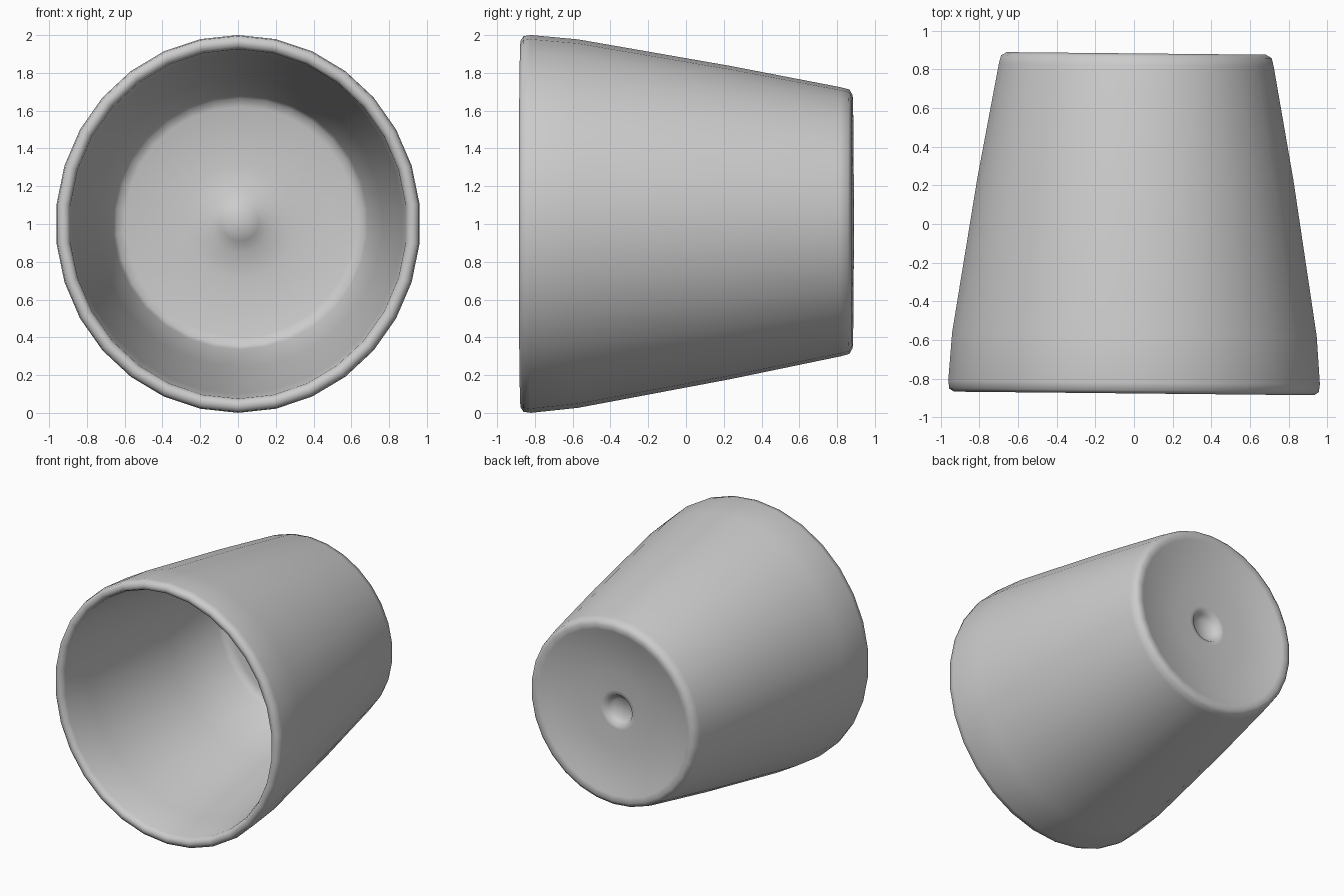
import bpy, bmesh, math

if "Cube" in bpy.data.objects:
    bpy.data.objects.remove(bpy.data.objects["Cube"])

SEGMENTS = 30

# Closed pot profile as (radius, y): outer pit -> base -> wall -> lip -> inside -> inner bump
profile = [
    (0.0, 0.75), (0.07, 0.755), (0.10, 0.78), (0.12, 0.81), (0.15, 0.81),
    (0.30, 0.825), (0.56, 0.845), (0.63, 0.875), (0.67, 0.882), (0.70, 0.865),
    (0.712, 0.82), (0.83, 0.23), (0.975, -0.57), (1.0, -0.82), (0.995, -0.86),
    (0.97, -0.876), (0.94, -0.872), (0.925, -0.84), (0.90, -0.57), (0.765, 0.23),
    (0.675, 0.69), (0.655, 0.72), (0.61, 0.735), (0.30, 0.735), (0.16, 0.725),
    (0.10, 0.69), (0.06, 0.67), (0.0, 0.665),
]


def place(radius, y, angle):
    # Mouth is slightly narrower in x than z; ends tilt a little across x
    squash = 0.965 + 0.04 * (y + 0.87) / 1.74
    x = radius * squash * math.cos(angle)
    x += 0.012 * (y + 0.87) / 1.74
    return (x, y - 0.01 * x, 1.0 + 0.007 * (y + 0.87) + radius * math.sin(angle))


# Revolve the profile around the y axis
bm = bmesh.new()
rings = []
for r, y in profile:
    count = 1 if r == 0 else SEGMENTS
    rings.append([bm.verts.new(place(r, y, math.tau * i / SEGMENTS + math.pi / 2))
                  for i in range(count)])
for a, b in zip(rings, rings[1:]):
    for i in range(SEGMENTS):
        j = (i + 1) % SEGMENTS
        corners = [a[i % len(a)], a[j % len(a)], b[j % len(b)], b[i % len(b)]]
        bm.faces.new(list(dict.fromkeys(corners)))
bmesh.ops.recalc_face_normals(bm, faces=bm.faces)

# Flower pot lying on its side
mesh = bpy.data.meshes.new("flower_pot")
bm.to_mesh(mesh)
bm.free()
pot = bpy.data.objects.new("flower_pot", mesh)
bpy.context.collection.objects.link(pot)
for p in mesh.polygons:
    p.use_smooth = True
